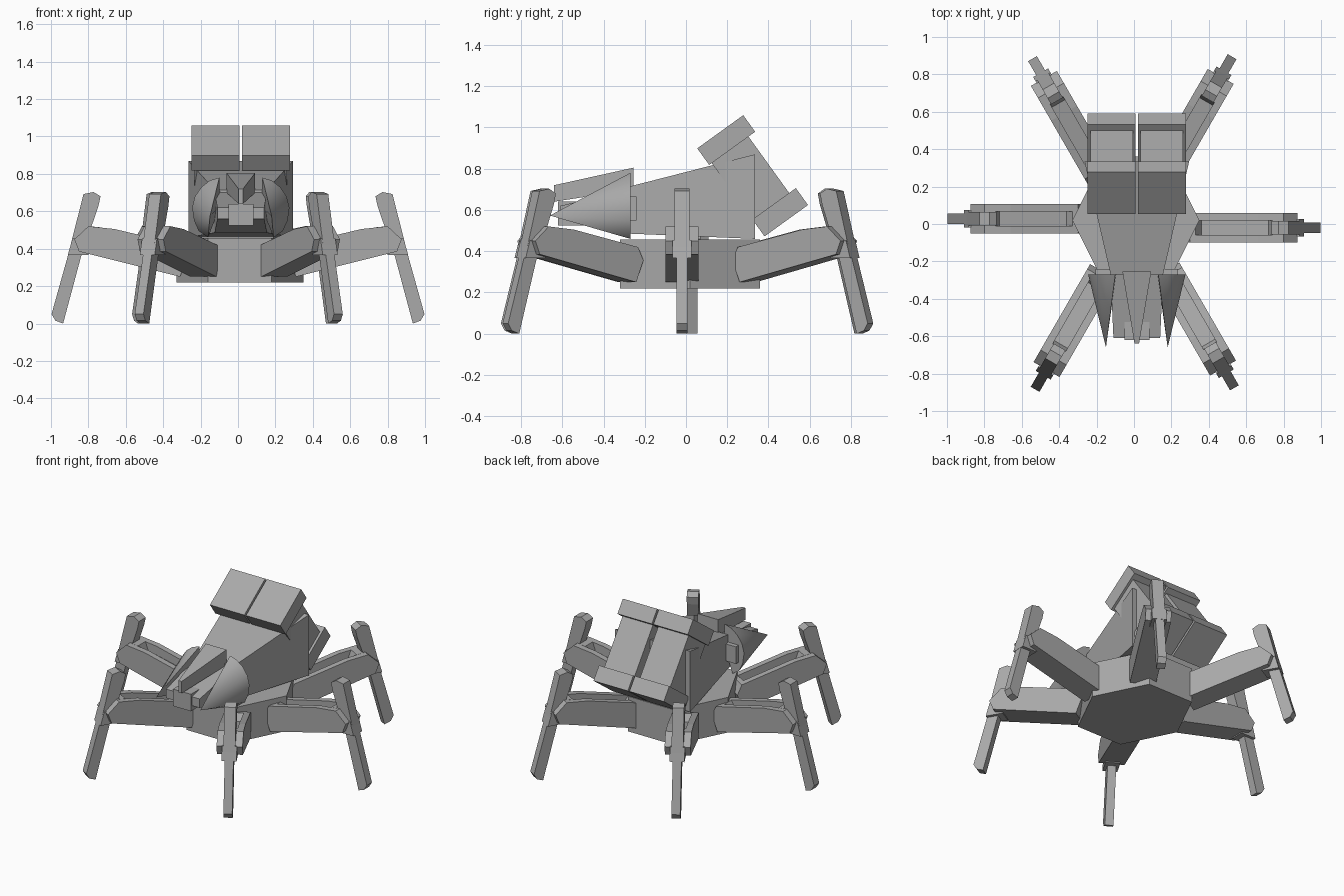
import bpy, bmesh, math
from mathutils import Matrix, Vector

cube = bpy.data.objects.get("Cube")
if cube:
    bpy.data.objects.remove(cube, do_unlink=True)

grey = bpy.data.materials.new("plain_grey")
grey.use_nodes = True
grey.diffuse_color = (0.4, 0.4, 0.4, 1)
grey.node_tree.nodes["Principled BSDF"].inputs["Base Color"].default_value = (0.4, 0.4, 0.4, 1)

CX = 0.015  # sideways centre of the hull


def loft(name, ring_a, ring_b, matrix=None, smooth=False):
    """Join two matching rings of points into a closed solid."""
    bm = bmesh.new()
    a = [bm.verts.new(p) for p in ring_a]
    b = [bm.verts.new(p) for p in ring_b]
    n = len(a)
    bm.faces.new(a)
    bm.faces.new(b[::-1])
    for i in range(n):
        j = (i + 1) % n
        bm.faces.new((a[i], b[i], b[j], a[j]))
    bmesh.ops.remove_doubles(bm, verts=bm.verts, dist=0.0005)
    bmesh.ops.recalc_face_normals(bm, faces=bm.faces)
    mesh = bpy.data.meshes.new(name)
    bm.to_mesh(mesh)
    bm.free()
    mesh.materials.append(grey)
    obj = bpy.data.objects.new(name, mesh)
    bpy.context.collection.objects.link(obj)
    if matrix:
        obj.matrix_world = matrix
    if smooth:
        bpy.ops.object.select_all(action='DESELECT')
        obj.select_set(True)
        bpy.context.view_layer.objects.active = obj
        bpy.ops.object.shade_smooth_by_angle(angle=math.radians(40))
    return obj


def prism(name, profile, lo, hi, matrix=None):
    """Extrude a side profile (reach, height) across its width."""
    return loft(name, [(r, lo, z) for r, z in profile],
                [(r, hi, z) for r, z in profile], matrix)


def rect(y, half, z0, z1):
    return [(CX - half, y, z0), (CX + half, y, z0),
            (CX + half, y, z1), (CX - half, y, z1)]


# Hexagonal hip plate
hexagon = [(0.34, 0), (0.17, 0.34), (-0.17, 0.34),
           (-0.34, 0), (-0.17, -0.34), (0.17, -0.34)]
loft("hip_plate", [(x + 0.01, y + 0.02, 0.22) for x, y in hexagon],
     [(x + 0.01, y + 0.02, 0.457) for x, y in hexagon])

# Six legs: channelled thigh, knee collar and two-part shin
thigh = [(0.27, 0.356), (0.31, 0.25), (0.85, 0.385), (0.875, 0.45),
         (0.80, 0.52), (0.66, 0.505), (0.30, 0.42)]
core = [(0.27, 0.356), (0.31, 0.25), (0.85, 0.385), (0.875, 0.45),
        (0.80, 0.52), (0.74, 0.515), (0.72, 0.46), (0.36, 0.38), (0.33, 0.425), (0.30, 0.42)]
shin_top = [(0.735, 0.68), (0.773, 0.703), (0.826, 0.692), (0.895, 0.42),
            (0.81, 0.42), (0.783, 0.52), (0.746, 0.628)]
shin = [(0.997, 0.05), (0.976, 0.015), (0.935, 0), (0.837, 0.366),
        (0.81, 0.45), (0.885, 0.45)]
collar = [(0.775, 0.45), (0.885, 0.455), (0.91, 0.366), (0.80, 0.366)]
legs = {
    "left": (0, -0.02, 0), "right": (180, -0.028, 0),
    "front_left": (-60, 0.027, 0.03), "front_right": (-120, -0.016, 0.033),
    "back_left": (60, -0.007, 0.04), "back_right": (120, 0.028, 0.04),
}
for side, (angle, shift, reach) in legs.items():
    m = Matrix.Rotation(math.radians(angle), 4, 'Z') @ Matrix.Translation((reach, shift, 0))
    prism(side + "_thigh_core", core, -0.04, 0.04, m)
    prism(side + "_thigh_wall_a", thigh, -0.08, -0.04, m)
    prism(side + "_thigh_wall_b", thigh, 0.04, 0.08, m)
    prism(side + "_knee_collar", collar, -0.046, 0.046, m)
    prism(side + "_shin_top", shin_top, -0.036, 0.036, m)
    prism(side + "_shin", shin, -0.027, 0.027, m)

# Wedge torso and tapering head
loft("torso", rect(-0.27, 0.14, 0.485, 0.715), rect(0.335, 0.28, 0.46, 0.87))
loft("head", rect(-0.27, 0.14, 0.485, 0.70), rect(-0.61, 0.125, 0.56, 0.62))
loft("muzzle", rect(-0.62, 0.067, 0.525, 0.64), rect(-0.40, 0.067, 0.525, 0.64))

# Tapered crest plate along the top of the head
loft("crest", rect(-0.255, 0.077, 0.70, 0.805), rect(-0.64, 0.012, 0.64, 0.72))

# Half-cone cheek guards with a small block behind each
cheek = [(0.115, 0.78), (0.165, 0.765), (0.21, 0.73), (0.245, 0.68), (0.26, 0.62),
         (0.25, 0.55), (0.225, 0.495), (0.175, 0.46), (0.11, 0.63)]
for side, s in (("left", 1), ("right", -1)):
    loft(side + "_cheek_guard", [(CX + s * x, -0.27, z) for x, z in cheek],
         [(CX + s * 0.165, -0.66, 0.573)] * len(cheek), smooth=True)
    loft(side + "_cheek_block",
         [(CX + s * x, -0.275, z) for x, z in ((0.13, 0.55), (0.22, 0.55), (0.22, 0.665), (0.13, 0.665))],
         [(CX + s * x, -0.24, z) for x, z in ((0.13, 0.55), (0.22, 0.55), (0.22, 0.665), (0.13, 0.665))])

# Twin tilted launcher pods: two thick caps joined by a slimmer body
along = Vector((0.585, -0.811))
across = Vector((0.811, 0.585))


def tilted(d0, d1, p0, p1):
    return [tuple(along * d + across * p) for d, p in
            ((d0, p0), (d1, p0), (d1, p1), (d0, p1))]


turn = Matrix.Translation((CX, 0, 0)) @ Matrix.Rotation(math.radians(90), 4, 'Z')
for side, s in (("left", -1), ("right", 1)):
    for part, block, gap, edge in (
            ("upper_cap", tilted(-0.697, -0.598, 0.57, 0.845), 0.006, 0.263),
            ("body", tilted(-0.61, -0.25, 0.585, 0.805), 0.02, 0.247),
            ("lower_cap", tilted(-0.261, -0.16, 0.585, 0.845), 0.006, 0.263)):
        prism(side + "_launcher_" + part, block, s * gap, s * edge, turn)
